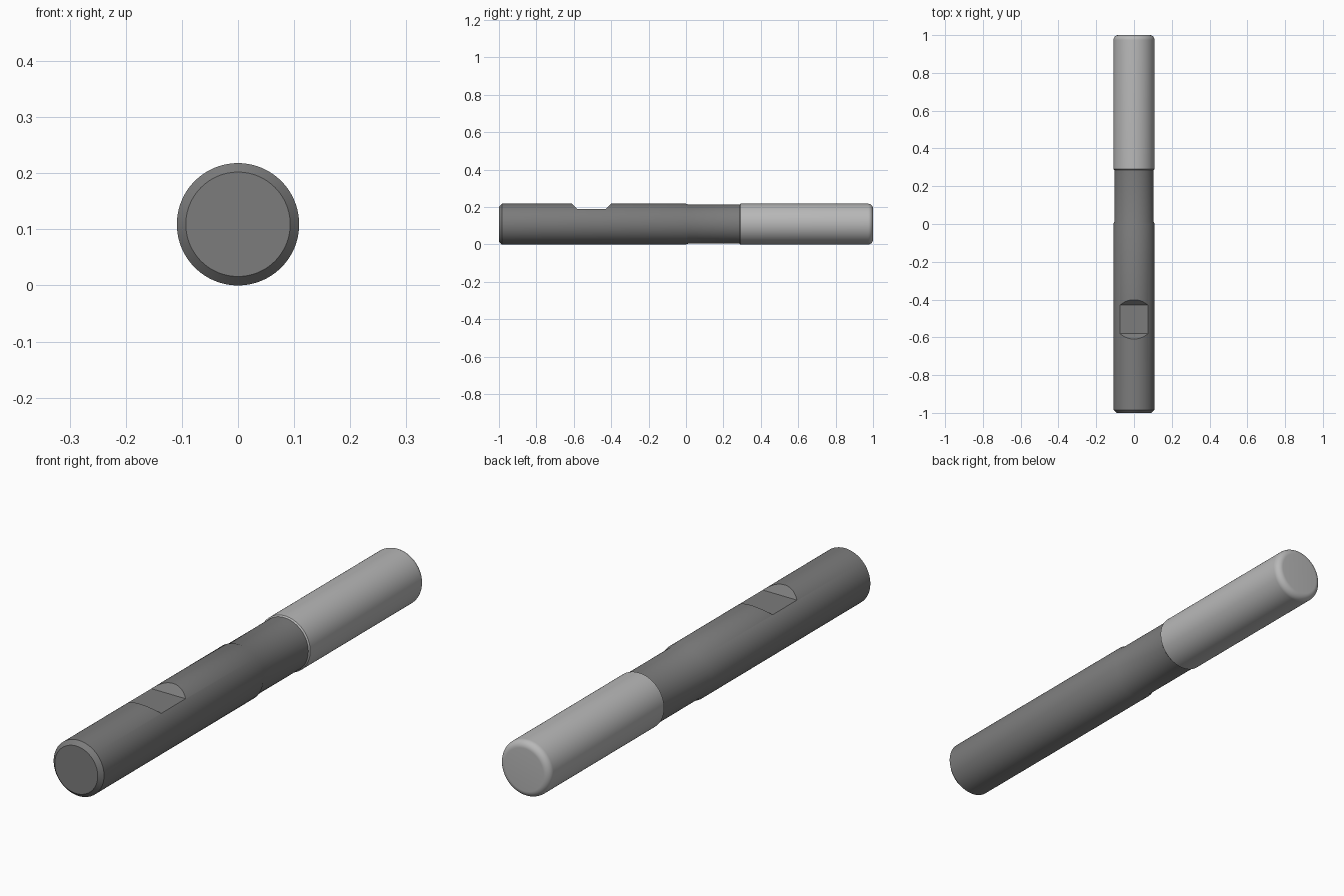
import bpy, bmesh, math

if "Cube" in bpy.data.objects:
    bpy.data.objects.remove(bpy.data.objects["Cube"])

R = 0.109          # outer radius, also the height of the axis
NECK = 0.104
SEG = 128


def grey(name, v):
    m = bpy.data.materials.new(name)
    m.diffuse_color = (v, v, v, 1)
    m.use_nodes = True
    m.node_tree.nodes["Principled BSDF"].inputs["Base Color"].default_value = m.diffuse_color
    return m


def finish(name, bm, mat=None):
    bmesh.ops.recalc_face_normals(bm, faces=bm.faces)
    me = bpy.data.meshes.new(name)
    bm.to_mesh(me)
    bm.free()
    ob = bpy.data.objects.new(name, me)
    bpy.context.collection.objects.link(ob)
    if mat:
        me.materials.append(mat)
    return ob


def lathe(name, profile, mat):
    """Revolve (radius, y) points about the lengthwise axis and cap both ends."""
    bm = bmesh.new()
    rings = []
    for r, y in profile:
        rings.append([bm.verts.new((r * math.cos(2 * math.pi * i / SEG), y,
                                    R + r * math.sin(2 * math.pi * i / SEG)))
                      for i in range(SEG)])
    for a, b in zip(rings, rings[1:]):
        for i in range(SEG):
            j = (i + 1) % SEG
            bm.faces.new((a[i], a[j], b[j], b[i]))
    bm.faces.new(rings[0])
    bm.faces.new(rings[-1])
    return finish(name, bm, mat)


def activate(ob):
    bpy.ops.object.select_all(action='DESELECT')
    ob.select_set(True)
    bpy.context.view_layer.objects.active = ob


dark = grey("dark_steel", 0.2)
light = grey("light_steel", 0.48)

# Shank with chamfered end, shoulder and reduced neck
shank = lathe("shank_and_neck",
              [(0.093, -1), (R, -0.984), (R, 0), (NECK, 0.012), (NECK, 0.286)], dark)

# Clamping flat with 45 degree end ramps
bm = bmesh.new()
flat = [(-0.58, 0.189), (-0.43, 0.189), (-0.369, 0.25), (-0.641, 0.25)]
sides = [[bm.verts.new((x, y, z)) for y, z in flat] for x in (-0.2, 0.2)]
for s in sides:
    bm.faces.new(s)
for i in range(4):
    j = (i + 1) % 4
    bm.faces.new((sides[0][i], sides[0][j], sides[1][j], sides[1][i]))
cutter = finish("flat_cutter", bm)
cutter.hide_render = True
mod = shank.modifiers.new("clamping_flat", 'BOOLEAN')
mod.operation = 'DIFFERENCE'
mod.solver = 'EXACT'
mod.object = cutter
activate(shank)
bpy.ops.object.modifier_apply(modifier=mod.name)
bpy.data.objects.remove(cutter)

# Working end with a rounded tip edge
F = 0.026
tip = [(R - F + F * math.cos(t), 1 - F + F * math.sin(t))
       for t in (math.pi / 2 * k / 10 for k in range(11))]
head = lathe("cutting_head", [(NECK, 0.286), (R, 0.291)] + tip, light)

for ob in (shank, head):
    activate(ob)
    bpy.ops.object.shade_smooth_by_angle(angle=math.radians(30))
